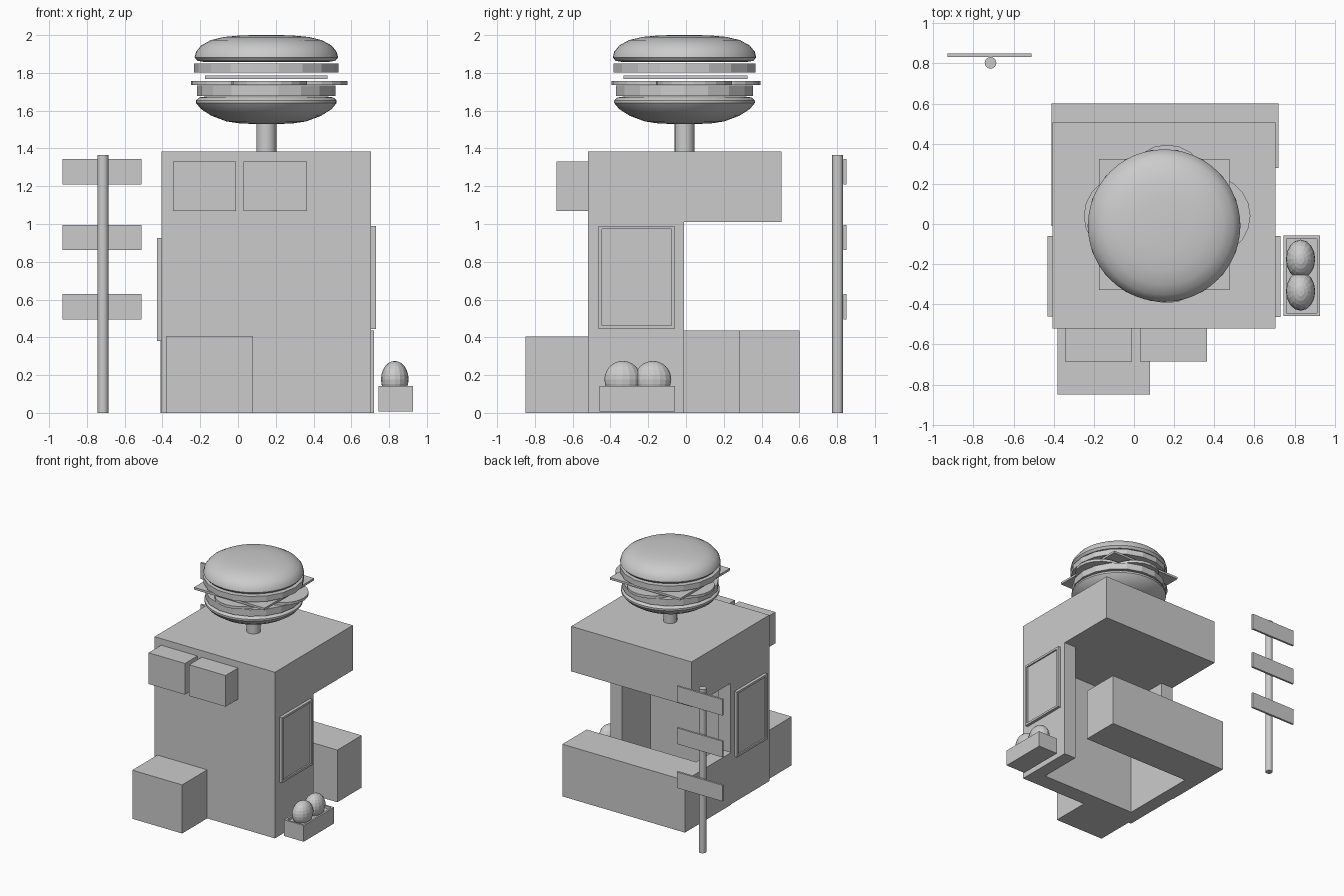
import bpy, bmesh, math
from mathutils import Vector

if "Cube" in bpy.data.objects:
    bpy.data.objects.remove(bpy.data.objects["Cube"])


def finish(name, bm, smooth=False):
    bmesh.ops.recalc_face_normals(bm, faces=bm.faces[:])
    me = bpy.data.meshes.new(name)
    bm.to_mesh(me)
    bm.free()
    ob = bpy.data.objects.new(name, me)
    bpy.context.collection.objects.link(ob)
    if smooth:
        for o in bpy.context.selected_objects:
            o.select_set(False)
        ob.select_set(True)
        bpy.context.view_layer.objects.active = ob
        bpy.ops.object.shade_smooth_by_angle(angle=math.radians(40))
    return ob


def prism(name, outline, z0, z1, recess=None):
    """Extruded outline; recess = (face direction, border, depth)."""
    bm = bmesh.new()
    f = bm.faces.new([bm.verts.new((x, y, z0)) for x, y in outline])
    ext = bmesh.ops.extrude_face_region(bm, geom=[f])
    for v in ext["geom"]:
        if isinstance(v, bmesh.types.BMVert):
            v.co.z = z1
    bmesh.ops.recalc_face_normals(bm, faces=bm.faces[:])
    if recess:
        d, border, depth = Vector(recess[0]), recess[1], recess[2]
        face = max(bm.faces, key=lambda q: q.normal.dot(d))
        bmesh.ops.inset_region(bm, faces=[face], thickness=border)
        new = bmesh.ops.extrude_face_region(bm, geom=[face])["geom"]
        bmesh.ops.delete(bm, geom=[face], context='FACES_ONLY') if face.is_valid else None
        for v in new:
            if isinstance(v, bmesh.types.BMVert):
                v.co -= d * depth
    return finish(name, bm)


def box(name, x0, x1, y0, y1, z0, z1, recess=None):
    return prism(name, [(x0, y0), (x1, y0), (x1, y1), (x0, y1)], z0, z1, recess)


def lathe(name, centre, profile, sides, smooth=False):
    bm = bmesh.new()
    vs = [bm.verts.new((r, 0, z)) for r, z in profile]
    es = [bm.edges.new(p) for p in zip(vs, vs[1:])]
    bmesh.ops.spin(bm, geom=vs + es, cent=(0, 0, 0), axis=(0, 0, 1),
                   angle=math.tau, steps=sides)
    bmesh.ops.remove_doubles(bm, verts=bm.verts[:], dist=1e-4)
    ob = finish(name, bm, smooth)
    ob.location = (*centre, 0)
    return ob


def disc(name, centre, r, z0, z1, sides, smooth=False):
    return lathe(name, centre, [(0, z0), (r, z0), (r, z1), (0, z1)], sides, smooth)


# Kiosk: U-shaped walls, overhanging top block, rear counter
L, R = -0.405, 0.705
prism("kiosk_walls", [(L, -0.52), (R, -0.52), (R, -0.01), (0.595, -0.01),
                      (0.595, -0.38), (-0.29, -0.38), (-0.29, -0.01), (L, -0.01)], 0, 1.01)
box("kiosk_roof", L, R, -0.52, 0.505, 1.01, 1.385)
prism("rear_counter", [(0.72, 0.28), (0.72, 0.60), (-0.41, 0.60), (-0.41, -0.01),
                       (-0.29, -0.01), (-0.29, 0.28)], 0, 0.435)

# Crate and vent boxes on the front
box("front_crate", -0.38, 0.08, -0.85, -0.52, 0, 0.405)
for i, x in enumerate((-0.345, 0.03)):
    box(f"vent_box_{i}", x, x + 0.335, -0.685, -0.52, 1.07, 1.33)

# Framed menu boards on both sides
box("right_board", R, 0.73, -0.463, -0.06, 0.445, 0.99, ((1, 0, 0), 0.025, 0.012))
box("left_board", -0.43, L, -0.46, -0.06, 0.38, 0.925, ((-1, 0, 0), 0.025, 0.012))

# Planter with two round bushes
box("planter", 0.745, 0.927, -0.458, -0.058, 0.008, 0.143, ((0, 0, 1), 0.022, 0.02))
for i, y in enumerate((-0.335, -0.175)):
    bm = bmesh.new()
    bmesh.ops.create_uvsphere(bm, u_segments=16, v_segments=12, radius=1)
    bmesh.ops.scale(bm, vec=(0.073, 0.097, 0.097), verts=bm.verts[:])
    finish(f"bush_{i}", bm).location = (0.83, y, 0.178)

# Signpost
disc("sign_pole", (-0.715, 0.803), 0.029, 0, 1.365, 16, True)
for i, z in enumerate((0.495, 0.862, 1.21)):
    box(f"sign_plank_{i}", -0.93, -0.51, 0.833, 0.85, z, z + 0.134)

# Rooftop burger on its pole
C = (0.15, -0.008)
disc("burger_pole", C, 0.053, 1.385, 1.54, 16, True)
lathe("bottom_bun", C, [(0, 1.53), (0.13, 1.531), (0.21, 1.543), (0.29, 1.573),
                        (0.345, 1.608), (0.372, 1.64), (0.372, 1.655), (0.355, 1.67),
                        (0.32, 1.675), (0, 1.675)], 48, True)
disc("lower_patty", C, 0.367, 1.677, 1.732, 18)
for i in range(4):
    a = i * math.pi / 2
    r = 0.215 if i % 2 == 0 else 0.195
    disc(f"tomato_slice_{i}", (0.165 + r * math.cos(a),
         (0.04 if i % 2 == 0 else 0) + r * math.sin(a)), 0.2, 1.735, 1.757, 20)
box("cheese_slice", -0.175, 0.475, -0.33, 0.325, 1.767, 1.785)
disc("upper_patty", C, 0.382, 1.803, 1.85, 18)
lathe("top_bun", C, [(0, 1.858), (0.33, 1.858), (0.365, 1.864), (0.38, 1.882),
                     (0.372, 1.912), (0.345, 1.945), (0.295, 1.973), (0.225, 1.99),
                     (0.13, 1.999), (0, 2.0)], 48, True)
